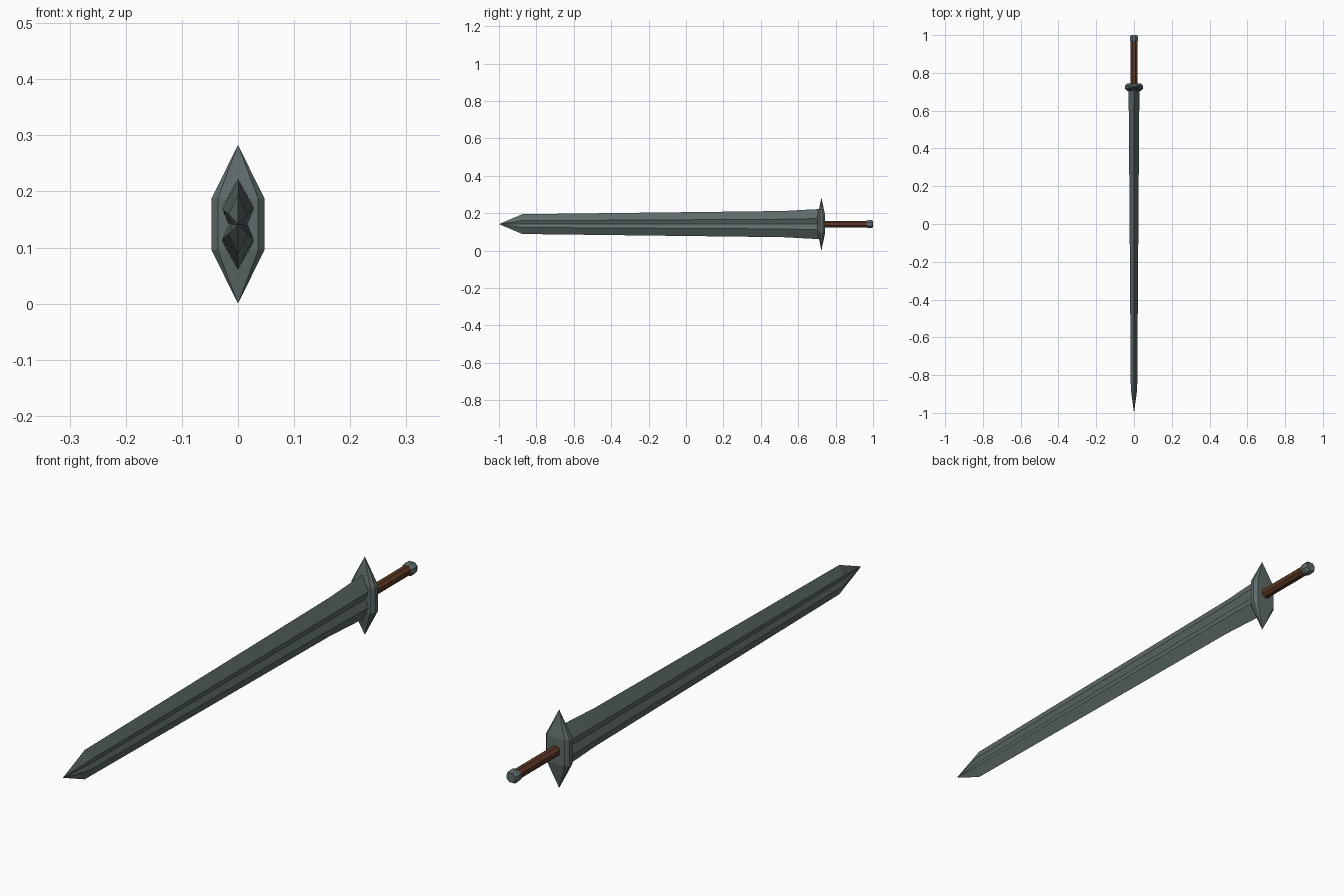
import bpy, bmesh, math

if "Cube" in bpy.data.objects:
    bpy.data.objects.remove(bpy.data.objects["Cube"])

ZC = 0.1415  # height of the sword's long axis


def material(name, col):
    m = bpy.data.materials.new(name)
    m.diffuse_color = (*col, 1)
    m.use_nodes = True
    m.node_tree.nodes["Principled BSDF"].inputs["Base Color"].default_value = m.diffuse_color
    return m


steel = material("dark steel", (0.115, 0.145, 0.145))
leather = material("brown leather", (0.105, 0.040, 0.018))


def finish(bm, name, mat):
    bmesh.ops.recalc_face_normals(bm, faces=bm.faces[:])
    me = bpy.data.meshes.new(name)
    bm.to_mesh(me)
    bm.free()
    me.materials.append(mat)
    ob = bpy.data.objects.new(name, me)
    bpy.context.collection.objects.link(ob)
    return ob


def loft(name, rings, mat, tip=None):
    """Join rings of equal vertex count; optional point before the first ring."""
    bm = bmesh.new()
    loops = [[bm.verts.new(p) for p in r] for r in rings]
    n = len(loops[0])
    for a, b in zip(loops, loops[1:]):
        for i in range(n):
            j = (i + 1) % n
            bm.faces.new((a[i], a[j], b[j], b[i]))
    if tip:
        t = bm.verts.new(tip)
        for i in range(n):
            bm.faces.new((t, loops[0][(i + 1) % n], loops[0][i]))
    else:
        bm.faces.new(loops[0])
    bm.faces.new(loops[-1])
    return finish(bm, name, mat)


# Blade: double-edged section with a V-shaped fuller on each side
def blade_ring(y, edge, rx, rz):
    pts = [(0, edge), (rx, rz), (rx * 0.6, 0), (rx, -rz),
           (0, -edge), (-rx, -rz), (-rx * 0.6, 0), (-rx, rz)]
    return [(x, y, ZC + z) for x, z in pts]


loft("blade", [blade_ring(-0.875, 0.053, 0.017, 0.018),
               blade_ring(0.52, 0.070, 0.027, 0.026),
               blade_ring(0.722, 0.081, 0.029, 0.030)],
     steel, tip=(0, -1.0, ZC))

# Guard: bevelled plate tapering to a point above and below
bm = bmesh.new()
GY = 0.724
for s in (1, -1):
    bm.verts.new((0, GY, ZC + s * 0.1415))
    for sx in (1, -1):
        for sy in (1, -1):
            bm.verts.new((sx * 0.047, GY + sy * 0.008, ZC + s * 0.046))
            bm.verts.new((sx * 0.036, GY + sy * 0.020, ZC + s * 0.046))
bmesh.ops.convex_hull(bm, input=bm.verts[:])
bmesh.ops.dissolve_limit(bm, angle_limit=0.01, verts=bm.verts[:], edges=bm.edges[:])
finish(bm, "guard", steel)


# Handle and pommel: eight-sided rods along y
def rod_ring(y, r, n=8):
    return [(r * math.cos((i + 0.5) * math.tau / n), y,
             ZC + r * math.sin((i + 0.5) * math.tau / n)) for i in range(n)]


loft("handle", [rod_ring(0.735, 0.019), rod_ring(0.972, 0.019)], leather)
loft("pommel", [rod_ring(0.964, 0.019), rod_ring(0.972, 0.024),
                rod_ring(0.990, 0.024), rod_ring(1.0, 0.018)], steel)
